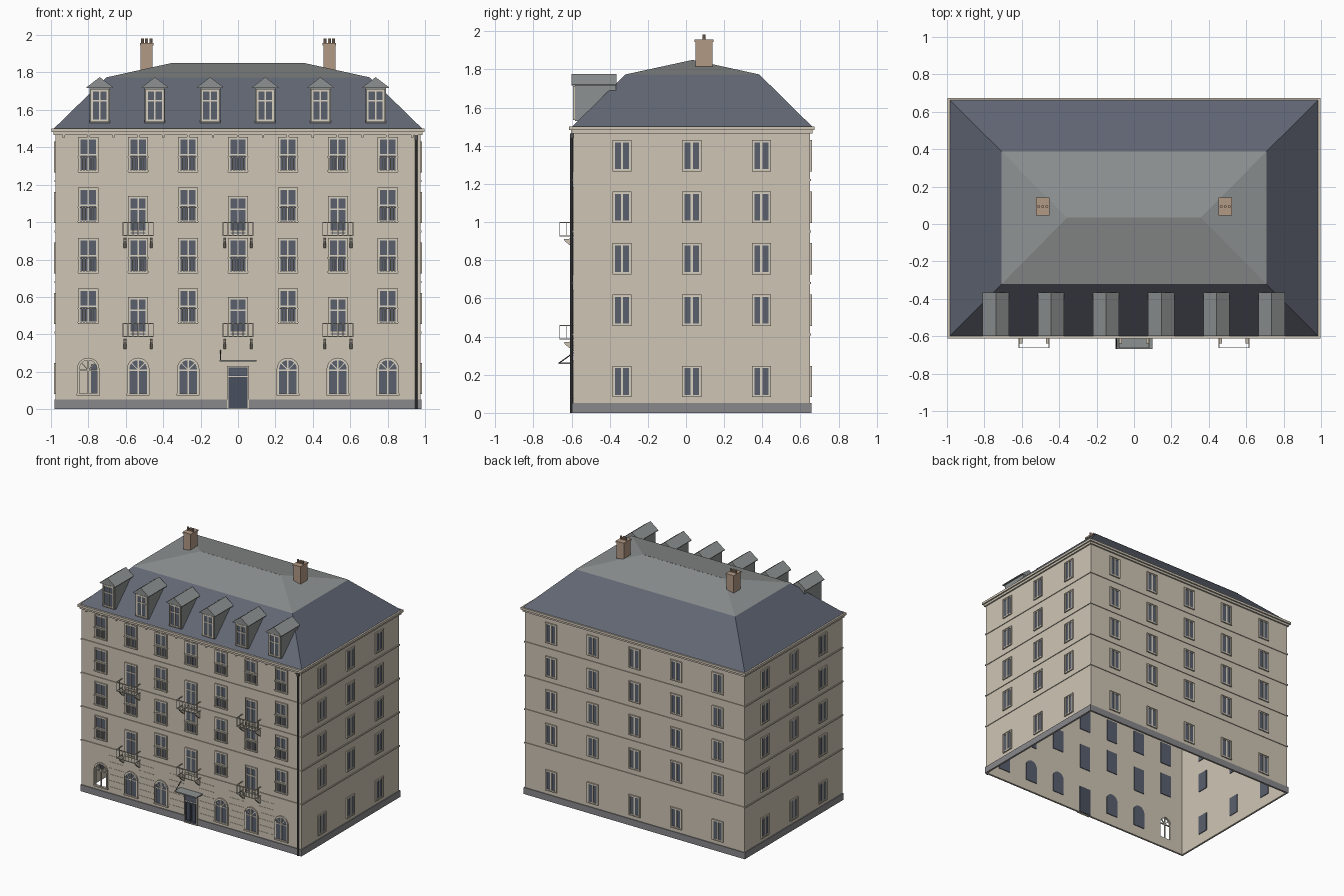
import bpy, bmesh, math
from mathutils import Matrix, Vector

cube = bpy.data.objects.get("Cube")
if cube:
    bpy.data.objects.remove(cube, do_unlink=True)


def material(name, rgb):
    m = bpy.data.materials.new(name)
    m.use_nodes = True
    m.diffuse_color = (*rgb, 1)
    m.node_tree.nodes["Principled BSDF"].inputs["Base Color"].default_value = (*rgb, 1)
    return m


STONE = material("warm stone", (0.62, 0.56, 0.46))
FRAME = material("cream paint", (0.70, 0.65, 0.54))
SLATE = material("blue slate", (0.12, 0.135, 0.175))
ZINC = material("grey zinc", (0.27, 0.285, 0.285))
PLINTH = material("grey granite", (0.25, 0.25, 0.265))
GLASS = material("window glass", (0.10, 0.115, 0.155))
DOOR = material("dark door paint", (0.065, 0.08, 0.11))
BRICK = material("chimney brick", (0.45, 0.32, 0.235))
IRON = material("dark iron", (0.09, 0.09, 0.09))


class Part:
    """One object of one colour, gathered from simple solids."""

    def __init__(self, name, mat):
        self.name, self.mat, self.bm = name, mat, bmesh.new()

    def prism(self, poly, lo, hi, M=Matrix(), axis="y"):
        def spot(a, b, d):
            return M @ Vector((a, d, b) if axis == "y" else (d, a, b))
        rings = [[self.bm.verts.new(spot(a, b, d)) for a, b in poly] for d in (lo, hi)]
        for ring in rings:
            self.bm.faces.new(ring)
        for i in range(len(poly)):
            j = (i + 1) % len(poly)
            self.bm.faces.new((rings[0][i], rings[0][j], rings[1][j], rings[1][i]))

    def box(self, x0, x1, y0, y1, z0, z1, M=Matrix()):
        self.prism([(x0, z0), (x1, z0), (x1, z1), (x0, z1)], y0, y1, M)

    def ring(self, x0, x1, z0, z1, t, y0, y1, M):
        for a, b in ((x0, x0 + t), (x1 - t, x1)):
            self.box(a, b, y0, y1, z0, z1, M)
        for a, b in ((z0, z0 + t), (z1 - t, z1)):
            self.box(x0 + t, x1 - t, y0, y1, a, b, M)

    def rod(self, a, b, r, sides=8):
        a, b = Vector(a), Vector(b)
        turn = (b - a).to_track_quat("Z", "Y").to_matrix().to_4x4()
        bmesh.ops.create_cone(self.bm, cap_ends=True, segments=sides, radius1=r, radius2=r,
                              depth=(b - a).length, matrix=Matrix.Translation((a + b) / 2) @ turn)

    def loft(self, lower, upper):
        lo, hi = ([self.bm.verts.new(p) for p in pts] for pts in (lower, upper))
        for i in range(4):
            j = (i + 1) % 4
            self.bm.faces.new((lo[i], lo[j], hi[j], hi[i]))

    def finish(self):
        bmesh.ops.recalc_face_normals(self.bm, faces=self.bm.faces)
        mesh = bpy.data.meshes.new(self.name)
        self.bm.to_mesh(mesh)
        mesh.materials.append(self.mat)
        ob = bpy.data.objects.new(self.name, mesh)
        bpy.context.collection.objects.link(ob)
        return ob


# Wall frames: local x runs along the wall, local -y points outwards
HX, HY, CY, TOP, THICK = 0.975, 0.62, 0.03, 1.49, 0.012


def wall_frame(deg, x, y):
    return Matrix.Translation((x, y, 0)) @ Matrix.Rotation(math.radians(deg), 4, "Z")


FRONT, BACK = wall_frame(0, 0, CY - HY), wall_frame(180, 0, CY + HY)
RIGHT, LEFT = wall_frame(90, HX, CY), wall_frame(-90, -HX, CY)
SIDES = ((FRONT, HX), (BACK, HX), (RIGHT, HY), (LEFT, HY))


def band(part, out, z0, z1, inner=0.0):
    for M, half in SIDES:
        part.box(-half - out, half + out, -out, inner, z0, z1, M)


def arch(u, r, z0, spring):
    curve = [(u + r * math.cos(math.pi * k / 12), spring + r * math.sin(math.pi * k / 12))
             for k in range(13)]
    return [(u + r, z0)] + curve + [(u - r, z0)]


surround, sash = Part("window_surrounds", STONE), Part("window_sashes", FRAME)
glass, rails = Part("window_glass", GLASS), Part("window_railings", FRAME)
trim = Part("stone_bands", STONE)


def window(M, u, z0, z1, w=0.1, transom=None, mullion=0.012):
    a, b = u - w / 2, u + w / 2
    surround.ring(a, b, z0, z1, 0.007, -0.010, 0.002, M)
    glass.box(a + 0.005, b - 0.005, -0.003, THICK + 0.002, z0 + 0.005, z1 - 0.005, M)
    sash.ring(a + 0.007, b - 0.007, z0 + 0.007, z1 - 0.007, 0.006, -0.007, 0, M)
    sash.box(u - mullion / 2, u + mullion / 2, -0.007, 0, z0 + 0.01, z1 - 0.01, M)
    if transom:
        sash.box(a + 0.012, b - 0.012, -0.008, 0, transom - 0.004, transom + 0.004, M)


# Walls: open shell with one unglazed arch cut through
shell = Part("walls", STONE)
outer = [(-HX, CY - HY), (HX, CY - HY), (HX, CY + HY), (-HX, CY + HY)]
shell.loft([(x, y, 0) for x, y in outer], [(x, y, TOP) for x, y in outer])
walls = shell.finish()
cut = Part("arch_cutter", STONE)
cut.prism(arch(-0.8, 0.053, 0.085, 0.215), -0.05, 0.05, FRONT)
cutter = cut.finish()
cutter.hide_render = True
solid = walls.modifiers.new("thickness", "SOLIDIFY")
solid.thickness, solid.offset = THICK, -1
hole = walls.modifiers.new("open_arch", "BOOLEAN")
hole.object, hole.operation, hole.solver = cutter, "DIFFERENCE", "EXACT"
bpy.context.view_layer.update()
cut_mesh = bpy.data.meshes.new_from_object(walls.evaluated_get(bpy.context.evaluated_depsgraph_get()))
walls.modifiers.clear()
walls.data = cut_mesh
bpy.data.objects.remove(cutter, do_unlink=True)

# Plinth, storey bands and cornice
plinth = Part("plinth", PLINTH)
band(plinth, 0.007, 0, 0.052)
plinth.finish()
FLOORS = [0.455 + 0.27 * k for k in range(4)]
for z in FLOORS:
    band(trim, 0.006, z - 0.05, z - 0.04)
cornice = Part("cornice", STONE)
band(cornice, 0.012, 1.465, 1.482)
band(cornice, 0.023, 1.482, 1.5, THICK)
for k in range(15):
    u = (k - 7) * 0.133
    cornice.box(u - 0.006, u + 0.006, -0.01, 0, 1.452, 1.465, FRONT)
cornice.finish()

# Side and back windows
for M, columns in ((RIGHT, (-0.365, 0, 0.365)), (LEFT, (-0.365, 0, 0.365)),
                   (BACK, (-0.74, -0.37, 0, 0.37, 0.74))):
    for u in columns:
        for z in [0.082] + FLOORS:
            window(M, u, z, z + 0.165)

# Front windows, window railings and balconies
COLUMNS = [(k - 3) * 0.267 for k in range(7)]
balcony, bracket = Part("balcony_railings", FRAME), Part("balcony_brackets", STONE)
for k, u in enumerate(COLUMNS):
    for floor, z in enumerate(FLOORS):
        if k % 2 and floor % 2 == 0:
            z0 = z - 0.07
            window(FRONT, u, z0, z0 + 0.215, 0.106, z0 + 0.145, 0.008)
            for h in (z0, z0 + 0.071):
                balcony.box(u - 0.083, u + 0.083, -0.074, -0.069, h, h + 0.005, FRONT)
                for s in (-0.083, 0.078):
                    balcony.box(u + s, u + s + 0.005, -0.074, 0, h, h + 0.005, FRONT)
            for n in range(7):
                x = u + (n - 3) * 0.0268
                balcony.box(x - 0.002, x + 0.002, -0.073, -0.07, z0, z0 + 0.075, FRONT)
            for s in (-0.0805, 0.0805):
                balcony.box(u + s - 0.002, u + s + 0.002, -0.037, -0.033, z0, z0 + 0.075, FRONT)
            for s in (-0.07, 0.07):
                bracket.prism([(0, z0 - 0.01), (-0.05, z0 - 0.015), (-0.045, z0 - 0.025),
                               (0, z0 - 0.062)], u + s - 0.007, u + s + 0.007, FRONT, "x")
        else:
            window(FRONT, u, z, z + 0.19, 0.108, z + 0.095, 0.008)
            for h in (z + 0.006, z + 0.08):
                rails.box(u - 0.057, u + 0.057, -0.016, 0, h, h + 0.006, FRONT)
            for n in range(7):
                x = u + (n - 3) * 0.015
                rails.box(x - 0.002, x + 0.002, -0.015, -0.011, z + 0.006, z + 0.082, FRONT)
balcony.finish()
bracket.finish()

# Ground floor: arched windows and fine coursing between the openings
SPRING = 0.215
for k, u in enumerate(COLUMNS):
    if k != 3:
        surround.prism(arch(u, 0.06, 0.08, SPRING) + arch(u, 0.053, 0.08, SPRING)[::-1],
                       -0.010, 0.002, FRONT)
        surround.box(u - 0.062, u + 0.062, -0.012, 0, 0.074, 0.085, FRONT)
        sash.prism(arch(u, 0.053, 0.085, SPRING) + arch(u, 0.047, 0.085, SPRING)[::-1],
                   -0.007, 0.004, FRONT)
        if k:
            glass.prism(arch(u, 0.052, 0.085, SPRING), -0.003, THICK + 0.002, FRONT)
        sash.box(u - 0.004, u + 0.004, -0.007, 0.003, 0.085, SPRING + 0.05, FRONT)
        sash.box(u - 0.05, u + 0.05, -0.007, 0.003, SPRING - 0.01, SPRING - 0.003, FRONT)
        for s in (-1, 1):
            sash.prism([(u, SPRING - 0.003), (u + s * 0.005, SPRING - 0.003),
                        (u + s * 0.038, SPRING + 0.03), (u + s * 0.034, SPRING + 0.034)],
                       -0.007, 0.003, FRONT)
    for z in (0.1, 0.15, 0.2, 0.25, 0.3, 0.35):
        if k < 6:
            trim.box(u + 0.068, u + 0.199, -0.002, 0, z, z + 0.003, FRONT)

# Entrance door and its canopy
surround.ring(-0.058, 0.058, 0.0, 0.23, 0.007, -0.014, 0, FRONT)
door = Part("front_door", DOOR)
door.box(-0.052, 0.052, -0.008, THICK + 0.002, 0.002, 0.225, FRONT)
for x in (-0.024, 0.024):
    door.ring(x - 0.02, x + 0.02, 0.02, 0.165, 0.005, -0.011, -0.008, FRONT)
door.finish()
glass.box(-0.046, 0.046, -0.010, -0.008, 0.182, 0.217, FRONT)
sash.box(-0.051, 0.051, -0.012, -0.008, 0.172, 0.178, FRONT)
canopy = Part("door_canopy", ZINC)
canopy.box(-0.098, 0.098, -0.078, 0, 0.255, 0.264, FRONT)
canopy.finish()
iron = Part("downpipe_and_canopy_rod", IRON)
iron.rod((-0.093, -0.664, 0.262), (-0.093, -0.59, 0.315), 0.003)
iron.rod((0.953, -0.6, 0.0), (0.953, -0.6, 1.46), 0.007)
iron.box(0.943, 0.963, -0.607, -0.59, 1.44, 1.465)
iron.finish()


# Two-pitch hipped roof
def rect(hx, y0, y1, z):
    return [(-hx, y0, z), (hx, y0, z), (hx, y1, z), (-hx, y1, z)]


lower_roof, upper_roof = Part("lower_roof", SLATE), Part("upper_roof", ZINC)
lower_roof.loft(rect(0.985, -0.598, 0.662, 1.5), rect(0.705, -0.318, 0.385, 1.773))
lower_roof.finish()
upper_roof.loft(rect(0.708, -0.321, 0.388, 1.773), rect(0.358, 0.034, 0.035, 1.85))
upper_roof.finish()

# Dormers
dormer, caps = Part("dormer_bodies", ZINC), Part("dormer_roofs", ZINC)
for k in range(6):
    x = -0.739 + k * 0.295
    dormer.box(x - 0.055, x + 0.055, -0.583, -0.368, 1.53, 1.722)
    caps.prism([(x - 0.07, 1.717), (x + 0.07, 1.717), (x + 0.07, 1.722),
                (x, 1.775), (x - 0.07, 1.722)], -0.6, -0.365)
    window(Matrix.Translation((x, -0.583, 0)), x - x, 1.535, 1.712, 0.1, 1.65, 0.008)
dormer.finish()
caps.finish()

# Chimneys with three pots each
chimney = Part("chimneys", BRICK)
for x in (-0.488, 0.488):
    chimney.box(x - 0.032, x + 0.032, 0.05, 0.138, 1.8, 1.945)
    chimney.box(x - 0.036, x + 0.036, 0.045, 0.143, 1.945, 1.957)
    for s in (-0.022, 0, 0.022):
        chimney.rod((x + s, 0.094, 1.95), (x + s, 0.094, 1.982), 0.008)
chimney.finish()

for part in (surround, sash, glass, rails, trim):
    part.finish()
